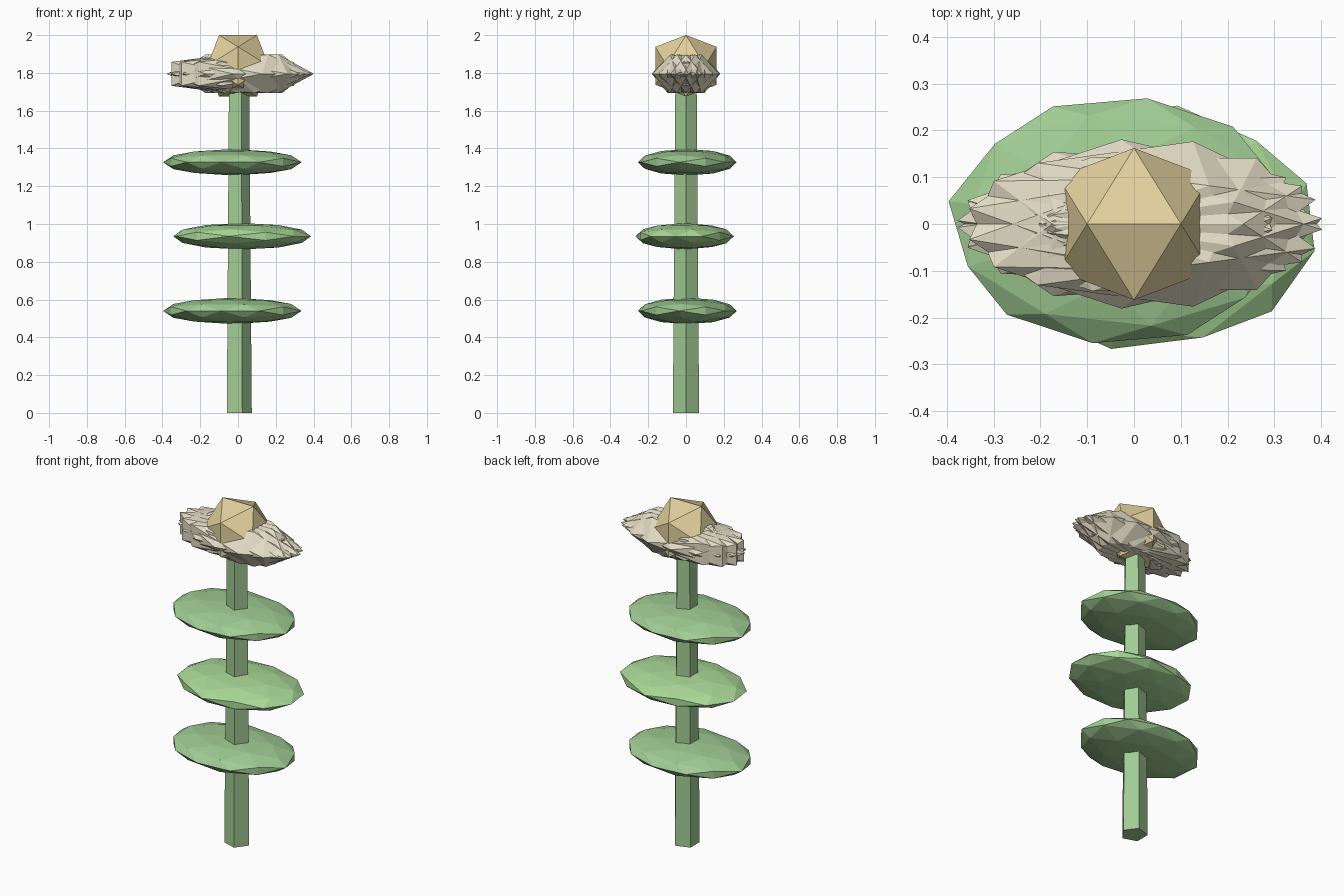
import bpy, bmesh
from math import radians, cos, sin, pi, sqrt
from mathutils import Vector, Matrix

if "Cube" in bpy.data.objects:
    bpy.data.objects.remove(bpy.data.objects["Cube"])

PHI = (1 + sqrt(5)) / 2


def material(name, rgb):
    m = bpy.data.materials.new(name)
    m.diffuse_color = (*rgb, 1)
    m.use_nodes = True
    m.node_tree.nodes["Principled BSDF"].inputs["Base Color"].default_value = m.diffuse_color
    return m


STEM = material("stem green", (0.36, 0.60, 0.30))
LEAF = material("leaf green", (0.35, 0.60, 0.29))
LEAF_LIGHT = material("light leaf green", (0.40, 0.69, 0.31))
PETAL = material("petal cream", (0.77, 0.72, 0.56))
GOLD = material("centre gold", (0.76, 0.63, 0.34))


def finish(bm, name, mat):
    bmesh.ops.recalc_face_normals(bm, faces=bm.faces)
    me = bpy.data.meshes.new(name)
    bm.to_mesh(me)
    bm.free()
    me.materials.append(mat)
    ob = bpy.data.objects.new(name, me)
    bpy.context.collection.objects.link(ob)
    return ob


def ico_points(detail):
    # unit icosahedron with a horizontal edge on top
    pts = []
    for a in (-1, 1):
        for b in (-PHI, PHI):
            pts += [Vector((a, 0, b)), Vector((0, b, a)), Vector((b, a, 0))]
    pts = [p.normalized() for p in pts]
    if detail:
        mids = [(p + q).normalized() for i, p in enumerate(pts)
                for q in pts[:i] if (p - q).length < 1.1]
        pts += mids
    return pts


def ball(bm, detail, centre, size, turn=0.0):
    # faceted ball, turned about z first and then stretched
    rot = Matrix.Rotation(turn, 3, 'Z')
    verts = []
    for p in ico_points(detail):
        q = rot @ p
        verts.append(bm.verts.new([c + s * v for c, s, v in zip(centre, size, q)]))
    bmesh.ops.convex_hull(bm, input=verts)


# stem: tapered five-sided column
bm = bmesh.new()
rings = []
for r, z in ((0.073, 0.0), (0.059, 1.79)):
    rings.append([bm.verts.new((r * cos(2 * pi * i / 5), r * sin(2 * pi * i / 5), z))
                  for i in range(5)])
for i in range(5):
    j = (i + 1) % 5
    bm.faces.new((rings[0][i], rings[0][j], rings[1][j], rings[1][i]))
bm.faces.new(rings[0][::-1])
bm.faces.new(rings[1])
finish(bm, "stem", STEM)

# leaves: flattened balls alternating sides
leaves = ((0.54, -0.03, 0.007, 81, LEAF),
          (0.935, 0.022, -0.007, -11, LEAF_LIGHT),
          (1.327, -0.03, 0.007, 81, LEAF))
for n, (z, x, y, turn, mat) in enumerate(leaves, 1):
    bm = bmesh.new()
    ball(bm, 1, (x, y, z), (0.371, 0.265, 0.07), radians(turn))
    finish(bm, f"leaf_{n}", mat)

# petals: nine overlapping stretched icosahedra around the stem top
for i in range(9):
    a = 2 * pi * i / 9
    bm = bmesh.new()
    ball(bm, 0, (0.03 * cos(a), 0.03 * sin(a), 1.795), (0.387, 0.155, 0.12), a / 2)
    finish(bm, f"petal_{i + 1}", PETAL)

# flower centre
bm = bmesh.new()
ball(bm, 0, (0, 0, 1.8375), (0.191,) * 3)
finish(bm, "flower_centre", GOLD)
